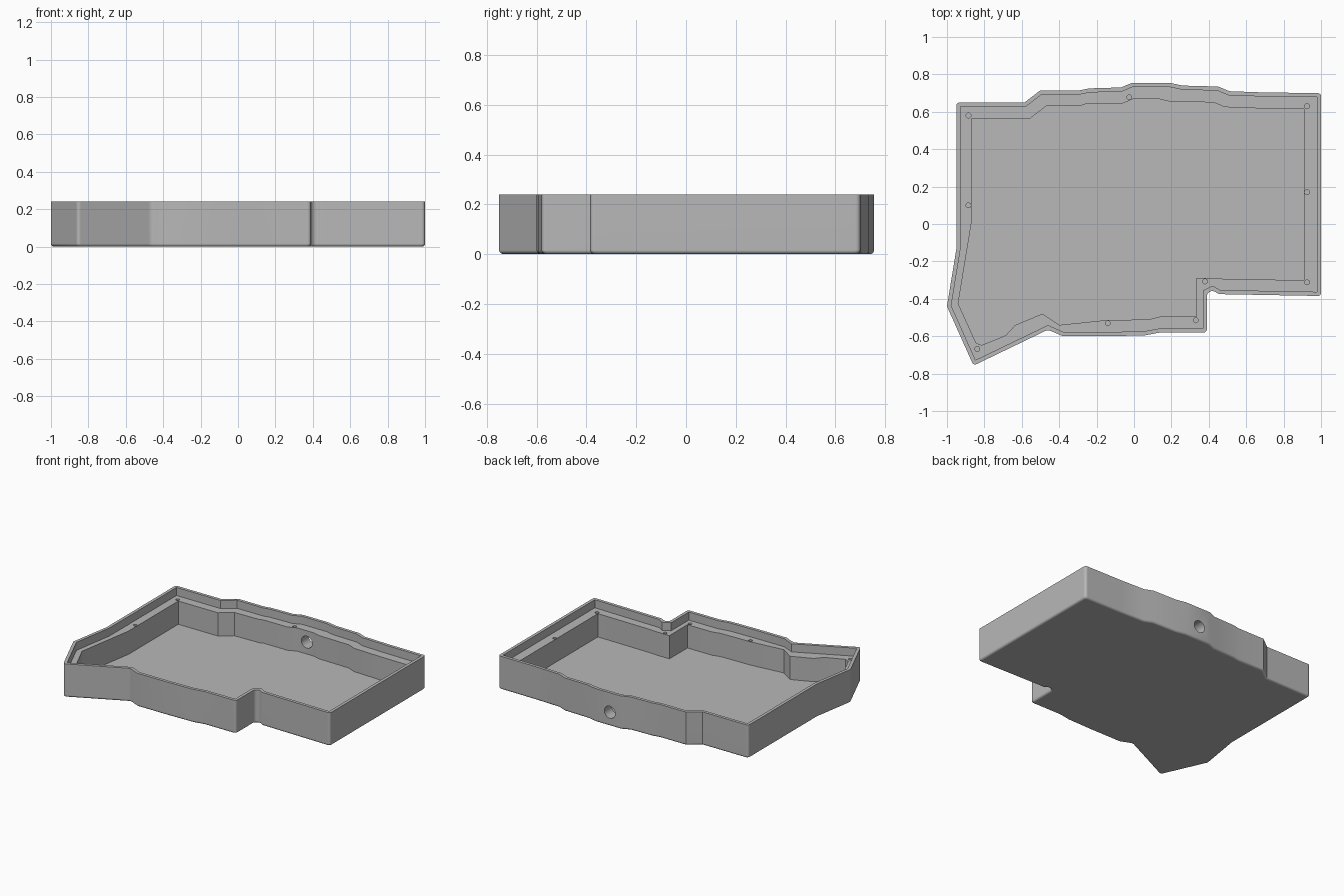
import bpy, bmesh, math
from mathutils import Vector

if "Cube" in bpy.data.objects:
    bpy.data.objects.remove(bpy.data.objects["Cube"], do_unlink=True)

HEIGHT, LEDGE_Z, FLOOR_Z = 0.24, 0.182, 0.015
LIP, EDGE, CORNER = 0.022, 0.016, 0.02

# Outlines run clockwise from the back right-hand corner
OUTER = [(-.95, .65), (-.585, .65), (-.5, .715), (-.29, .715), (-.24, .725),
         (-.07, .73), (-.01, .755), (.19, .755), (.26, .74), (.45, .735),
         (.51, .71), (.7, .703), (1, .7), (1, -.385), (.455, -.375),
         (.42, -.355), (.39, -.37), (.39, -.58), (.14, -.58), (.06, -.595),
         (-.14, -.6), (-.38, -.6), (-.46, -.565), (-.858, -.757),
         (-1, -.44), (-.95, -.135)]
INNER = [(-.87, .565), (-.555, .565), (-.47, .63), (-.275, .635), (-.25, .645),
         (-.06, .645), (0, .67), (.125, .67), (.19, .655), (.425, .65),
         (.485, .625), (.7, .617), (.91, .615), (.91, -.3), (.51, -.295),
         (.43, -.29), (.335, -.29), (.335, -.495), (.14, -.495), (.08, -.51),
         (-.16, -.515), (-.4, -.54), (-.49, -.48), (-.635, -.54),
         (-.685, -.595), (-.815, -.648), (-.845, -.635), (-.94, -.425),
         (-.87, 0)]
SCREWS = [(-.885, .58), (-.025, .678), (.925, .63), (.925, .17), (.925, -.312),
          (.38, -.307), (.33, -.515), (-.14, -.531), (-.838, -.668), (-.885, .1)]


def neighbours(points):
    """Yield each point with the directions of the edges before and after it."""
    for i, p in enumerate(points):
        before, after = points[i - 1], points[(i + 1) % len(points)]
        yield p, p - before, after - p


def inset(points, distance):
    result = []
    for p, a, b in neighbours([Vector(q) for q in points]):
        na = Vector((a.y, -a.x)).normalized()
        nb = Vector((b.y, -b.x)).normalized()
        result.append(p + (na + nb) * distance / (1 + na.dot(nb)))
    return result


def rounded(points, radius, steps=4):
    """Replace the sharp corners of an outline with short curves."""
    result = []
    for p, a, b in neighbours(points):
        if a.angle(b) < math.radians(40):
            result.append(p)
            continue
        start = p - a.normalized() * min(radius, a.length * .4)
        end = p + b.normalized() * min(radius, b.length * .4)
        for k in range(steps + 1):
            t = k / steps
            result.append(start * (1 - t) ** 2 + p * 2 * t * (1 - t) + end * t * t)
    return result


def stack(name, layers):
    """Solid from (outline, z) layers that share a point count."""
    bm = bmesh.new()
    rings = [[bm.verts.new((p[0], p[1], z)) for p in outline] for outline, z in layers]
    for low, high in zip(rings, rings[1:]):
        for i in range(len(low)):
            bm.faces.new((low[i - 1], low[i], high[i], high[i - 1]))
    bm.faces.new(rings[0])
    bm.faces.new(rings[-1])
    bmesh.ops.recalc_face_normals(bm, faces=bm.faces)
    mesh = bpy.data.meshes.new(name)
    bm.to_mesh(mesh)
    bm.free()
    obj = bpy.data.objects.new(name, mesh)
    bpy.context.collection.objects.link(obj)
    return obj


def circle(x, y, radius, sides):
    angles = [math.tau * i / sides for i in range(sides)]
    return [(x + radius * math.cos(a), y + radius * math.sin(a)) for a in angles]


def cut(body, cutter):
    cutter.hide_render = True
    mod = body.modifiers.new("cut", "BOOLEAN")
    mod.operation, mod.solver, mod.object = "DIFFERENCE", "EXACT", cutter
    bpy.ops.object.modifier_apply(modifier=mod.name)
    bpy.data.objects.remove(cutter, do_unlink=True)


# Solid body with rounded corners and a softened bottom edge
layers = []
for k in range(5):
    a = math.pi / 2 * k / 4
    outline = rounded(inset(OUTER, EDGE * (1 - math.sin(a))), CORNER)
    layers.append((outline, EDGE * (1 - math.cos(a))))
layers.append((layers[-1][0], HEIGHT))
case = stack("case_tray", layers)
bpy.context.view_layer.objects.active = case
case.select_set(True)

# Lip recess and main cavity
above = HEIGHT + .1
lip = inset(OUTER, LIP)
cut(case, stack("lip_cutter", [(lip, LEDGE_Z), (lip, above)]))
cut(case, stack("cavity_cutter", [(INNER, FLOOR_Z), (INNER, above)]))

# Screw holes in the ledge
for x, y in SCREWS:
    ring = circle(x, y, .013, 16)
    cut(case, stack("screw_cutter", [(ring, .08), (ring, above)]))

# Cable hole through the back wall
ring = circle(0, 0, .043, 32)
cable = stack("cable_cutter", [(ring, -.1), (ring, .1)])
cable.rotation_euler.x = math.pi / 2
cable.location = (.077, .71, .1)
bpy.context.view_layer.update()
cut(case, cable)

# Plain grey finish
grey = bpy.data.materials.new("plain_grey")
grey.use_nodes = True
color = (.48, .48, .48, 1)
grey.diffuse_color = color
grey.node_tree.nodes["Principled BSDF"].inputs["Base Color"].default_value = color
case.data.materials.clear()
case.data.materials.append(grey)

bpy.ops.object.shade_smooth_by_angle(angle=math.radians(30))
weighted = case.modifiers.new("weighted_normals", "WEIGHTED_NORMAL")
weighted.keep_sharp = True
